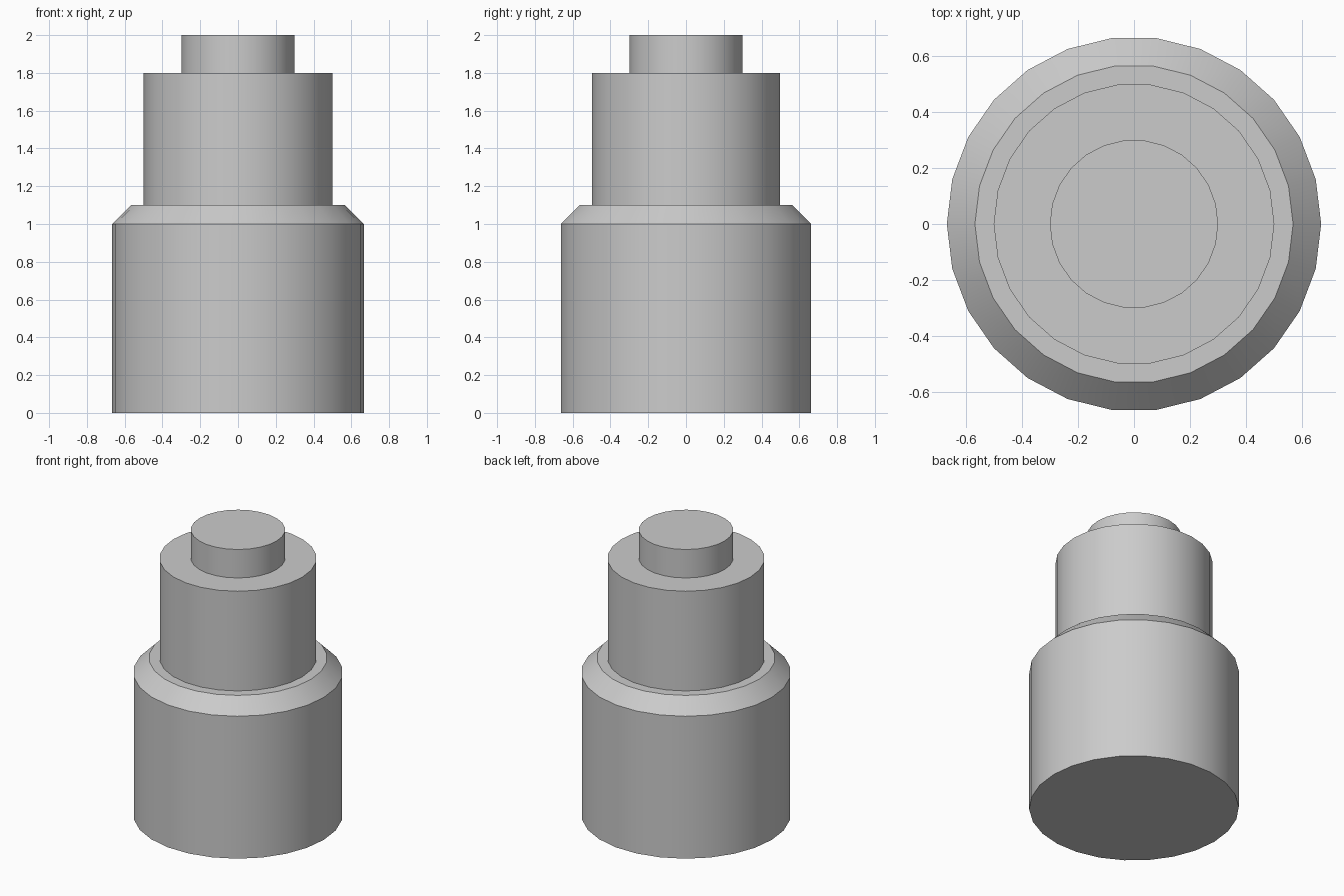
import bpy, bmesh, math

if "Cube" in bpy.data.objects:
    bpy.data.objects.remove(bpy.data.objects["Cube"])

SIDES = 26

grey = bpy.data.materials.new("light grey")
grey.diffuse_color = (0.6, 0.6, 0.6, 1)
grey.use_nodes = True
grey.node_tree.nodes["Principled BSDF"].inputs["Base Color"].default_value = grey.diffuse_color


def turned_part(name, profile):
    """Closed solid turned around z from (radius, height) points, bottom to top."""
    bm = bmesh.new()
    rings = []
    for r, z in profile:
        rings.append([bm.verts.new((r * math.cos(2 * math.pi * i / SIDES),
                                    r * math.sin(2 * math.pi * i / SIDES), z))
                      for i in range(SIDES)])
    for low, high in zip(rings, rings[1:]):
        for i in range(SIDES):
            j = (i + 1) % SIDES
            bm.faces.new((low[i], low[j], high[j], high[i]))
    bm.faces.new(rings[0][::-1])
    bm.faces.new(rings[-1])
    mesh = bpy.data.meshes.new(name)
    bm.to_mesh(mesh)
    bm.free()
    mesh.materials.append(grey)
    obj = bpy.data.objects.new(name, mesh)
    bpy.context.collection.objects.link(obj)
    # smooth around the axis, sharp at the rims
    bpy.ops.object.select_all(action='DESELECT')
    obj.select_set(True)
    bpy.context.view_layer.objects.active = obj
    bpy.ops.object.shade_smooth_by_angle(angle=math.radians(30))
    return obj


# wide body with a chamfered shoulder
turned_part("body", [(0.667, 0), (0.667, 1.0), (0.567, 1.1)])
# narrower neck
turned_part("neck", [(0.5, 1.1), (0.5, 1.8)])
# small cap on top
turned_part("cap", [(0.3, 1.8), (0.3, 2.0)])
